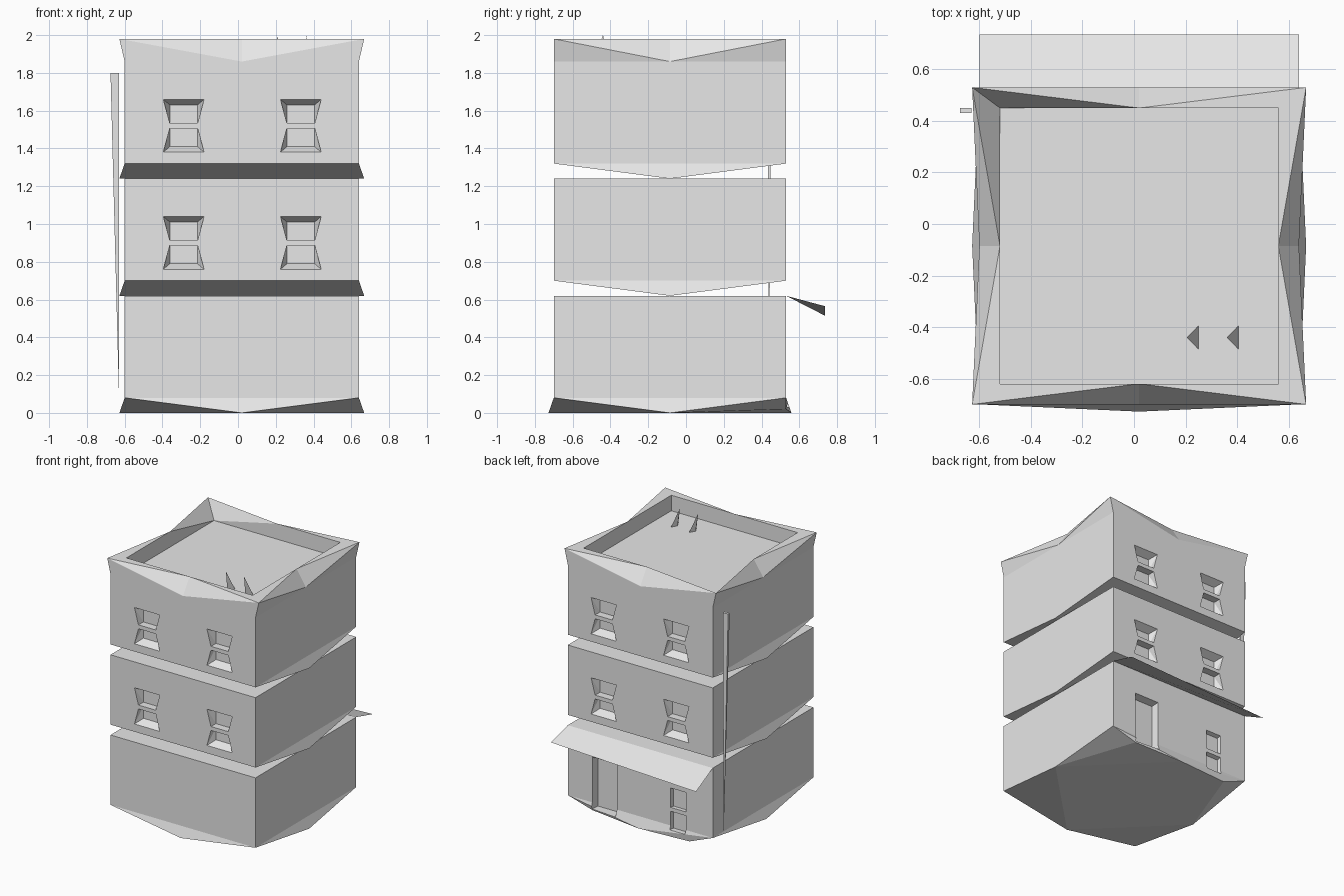
import bpy, bmesh
from mathutils import Vector

if "Cube" in bpy.data.objects:
    bpy.data.objects.remove(bpy.data.objects["Cube"], do_unlink=True)

grey = bpy.data.materials.new("plain_grey")
grey.use_nodes = True
grey.diffuse_color = (0.8, 0.8, 0.8, 1)
grey.node_tree.nodes["Principled BSDF"].inputs["Base Color"].default_value = (0.8, 0.8, 0.8, 1)

# Wall limits, centre lines and outward bulge of the side mid points
X0, X1, Y0, Y1 = -0.6, 0.64, -0.7, 0.53
XM, YM, OUT = 0.02, -0.085, 0.028


def finish(name, bm):
    bmesh.ops.recalc_face_normals(bm, faces=bm.faces[:])
    me = bpy.data.meshes.new(name)
    bm.to_mesh(me)
    bm.free()
    me.materials.append(grey)
    ob = bpy.data.objects.new(name, me)
    bpy.context.scene.collection.objects.link(ob)
    return ob


class Builder:
    """Named points joined into faces."""
    def __init__(self):
        self.bm = bmesh.new()

    def p(self, x, y, z):
        return self.bm.verts.new((x, y, z))

    def ring(self, z, inset=0.0, flare=0.0):
        a, b = X0 + inset - flare, X1 - inset + flare
        c, d = Y0 + inset, Y1 - inset
        return [self.p(*q, z) for q in ((a, c), (b, c), (b, d), (a, d))]

    def mids(self, z, inset=0.0):
        return [self.p(*q, z) for q in ((XM, Y0 + inset), (X1 - inset, YM),
                                        (XM, Y1 - inset), (X0 + inset, YM))]

    def f(self, *vs):
        vs = list(dict.fromkeys(vs))
        if len(vs) > 2:
            self.bm.faces.new(vs)


def wedge_bottom(b, low, z):
    # two slopes meeting on a ridge below the walls
    left, right = b.p(X0 - OUT, YM, z), b.p(X1 + OUT, YM, z)
    b.f(low[0], low[1], right, left)
    b.f(low[2], low[3], left, right)
    b.f(low[1], low[2], right)
    b.f(low[3], low[0], left)


def ground_storey():
    b = Builder()
    low, top, mid = b.ring(0.08), b.ring(0.62), b.mids(0, -OUT)
    step, corner = b.p(0.43, Y1, 0.02), b.p(-0.4, Y1, 0)
    for i in range(4):
        j = (i + 1) % 4
        b.f(low[i], low[j], top[j], top[i])
        b.f(low[i], low[j], mid[i])
    b.f(*top)
    b.f(*mid)
    # underside corners, with extra points along the back
    b.f(mid[3], low[0], mid[0])
    b.f(mid[0], low[1], mid[1])
    b.f(mid[1], low[2], step)
    b.f(mid[1], step, mid[2])
    b.f(mid[2], corner, mid[3])
    b.f(corner, low[3], mid[3])
    b.f(low[2], step, mid[2])
    b.f(mid[2], corner, low[3])
    return finish("ground_storey", b.bm)


def middle_storey():
    b = Builder()
    low, top = b.ring(0.70), b.ring(1.24)
    for i in range(4):
        j = (i + 1) % 4
        b.f(low[i], low[j], top[j], top[i])
    b.f(*top)
    wedge_bottom(b, low, 0.62)
    return finish("middle_storey", b.bm)


def top_storey():
    b = Builder()
    low, wall, notch = b.ring(1.32), b.ring(1.86), b.mids(1.86)
    peak, rim = b.ring(1.98, 0, OUT), b.mids(1.98, 0.08)
    floor, inner = b.ring(1.86, 0.08), b.ring(1.98, 0.08)
    b.bm.verts.remove(inner[3])
    inner[3] = floor[3]          # one inner corner is sunk to the roof
    for i in range(4):
        j = (i + 1) % 4
        b.f(low[i], low[j], wall[j], notch[i], wall[i])
        b.f(wall[i], notch[i], peak[i])
        b.f(notch[i], wall[j], peak[j])
        b.f(peak[i], notch[i], rim[i])
        b.f(notch[i], peak[j], rim[i])
        b.f(peak[i], rim[i], inner[i])
        b.f(rim[i], peak[j], inner[j])
        b.f(inner[i], rim[i], inner[j], floor[j], floor[i])
    b.f(*floor)
    wedge_bottom(b, low, 1.24)
    return finish("top_storey", b.bm)


def recess(body, side, xc, z_wide, z_thin, wide, thin, z_in, half_in, depth):
    # cut a splayed opening into the front (side -1) or back (side 1) wall
    y = Y0 if side < 0 else Y1
    bm = bmesh.new()
    for dy in (0.06, 0.0):
        for s in (-1, 1):
            bm.verts.new((xc + s * wide, y + side * dy, z_wide))
            bm.verts.new((xc + s * thin, y + side * dy, z_thin))
    for s in (-1, 1):
        for z in (z_in, z_thin):
            bm.verts.new((xc + s * half_in, y - side * depth, z))
    bmesh.ops.convex_hull(bm, input=bm.verts[:])
    cutter = finish("opening_cutter", bm)
    cutter.hide_render = True
    mod = body.modifiers.new("opening", 'BOOLEAN')
    mod.operation, mod.solver, mod.object = 'DIFFERENCE', 'EXACT', cutter
    bpy.context.view_layer.objects.active = body
    bpy.ops.object.modifier_apply(modifier=mod.name)
    bpy.data.objects.remove(cutter, do_unlink=True)


ground, middle, top = ground_storey(), middle_storey(), top_storey()

# Paired window panes on both upper storeys, front and back
for body, zc in ((middle, 0.9), (top, 1.52)):
    for side in (-1, 1):
        for xc in (-0.2875, 0.3325):
            for s in (-1, 1):
                recess(body, side, xc, zc + s * 0.14, zc + s * 0.015,
                       0.108, 0.074, zc + s * 0.11, 0.073, 0.06)

# Back door and the small window beside it
recess(ground, 1, 0.325, 0.43, 0.03, 0.105, 0.105, 0.42, 0.1, 0.06)
for z_top, z_low in ((0.37, 0.22), (0.19, 0.05)):
    recess(ground, 1, -0.305, z_top, z_low, 0.065, 0.065, z_top - 0.01, 0.06, 0.03)

# Awning: a slightly twisted sheet over the back door
b = Builder()
b.f(b.p(X1, Y1, 0.62), b.p(X1, 0.735, 0.565), b.p(X0, 0.735, 0.515), b.p(X0, Y1, 0.62))
finish("awning", b.bm)


def spike(name, points):
    bm = bmesh.new()
    for q in points:
        bm.verts.new(q)
    bmesh.ops.convex_hull(bm, input=bm.verts[:])
    finish(name, bm)


# Tapering drain pipe on the side wall
spike("drain_pipe", [(-0.63, 0.43, 1.8), (-0.63, 0.45, 1.8), (-0.675, 0.45, 1.8),
                     (-0.675, 0.43, 1.8), (-0.63, 0.44, 0.08)])

# Two roof spikes
for n, x in enumerate((0.205, 0.36)):
    spike(f"roof_spike_{n + 1}", [(x, -0.44, 2.0), (x + 0.045, -0.395, 1.86),
                                  (x + 0.045, -0.485, 1.86), (x + 0.02, -0.44, 1.86)])
